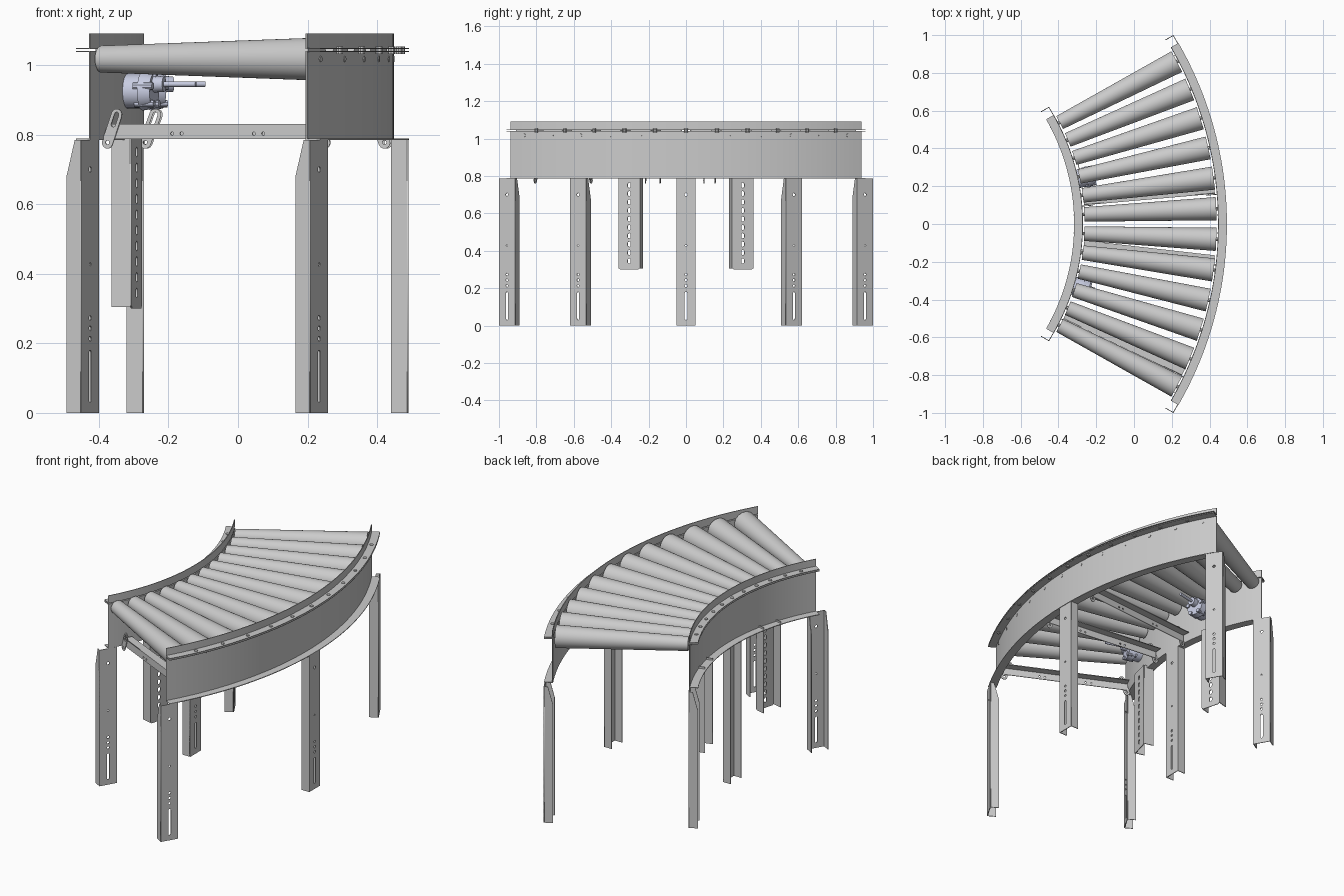
import bpy, bmesh, math
from mathutils import Matrix, Vector

if "Cube" in bpy.data.objects:
    bpy.data.objects.remove(bpy.data.objects["Cube"])

CX = -1.425                 # centre of the bend
RI, RO = 1.155, 1.87        # inner and outer side frame radii
HALF = math.radians(30)
T = 0.004                   # sheet thickness


def frame(r, deg, z=0.0, radial=False):
    """Local axes: X across, Y up, Z outward (radial=True: X outward, Z sideways)."""
    a = math.radians(deg)
    er = Vector((math.cos(a), math.sin(a), 0))
    et = Vector((-math.sin(a), math.cos(a), 0))
    up = Vector((0, 0, 1))
    cols = (er, up, -et) if radial else (et, up, er)
    m = Matrix(cols).transposed().to_4x4()
    m.translation = Vector((CX, 0, z)) + er * r
    return m


def finish(name, bm, mat=None, angle=None):
    me = bpy.data.meshes.new(name)
    bmesh.ops.recalc_face_normals(bm, faces=bm.faces)
    bm.to_mesh(me)
    bm.free()
    ob = bpy.data.objects.new(name, me)
    bpy.context.collection.objects.link(ob)
    if mat:
        me.materials.append(mat)
    if angle:
        bpy.ops.object.select_all(action='DESELECT')
        ob.select_set(True)
        bpy.context.view_layer.objects.active = ob
        bpy.ops.object.shade_smooth_by_angle(angle=math.radians(angle))
    return ob


def slot(x, y, w, h, n=6):
    """Vertical rounded slot; a round hole when w == h."""
    r, d = w / 2, (h - w) / 2
    top = [(x + r * math.cos(math.pi * i / n), y + d + r * math.sin(math.pi * i / n)) for i in range(n + 1)]
    bot = [(2 * x - u, 2 * y - v) for u, v in top]
    return top + bot if d > 0 else top[:-1] + bot[:-1]


def plate(bm, outline, holes, m, t=T):
    """Flat sheet with holes, from a filled 2D curve."""
    cu = bpy.data.curves.new("outline", 'CURVE')
    cu.dimensions, cu.fill_mode, cu.extrude = '2D', 'BOTH', t / 2
    for pts in [outline] + holes:
        sp = cu.splines.new('POLY')
        sp.points.add(len(pts) - 1)
        for p, (u, v) in zip(sp.points, pts):
            p.co = (u, v, 0, 1)
        sp.use_cyclic_u = True
    ob = bpy.data.objects.new("outline", cu)
    bpy.context.collection.objects.link(ob)
    me = bpy.data.meshes.new_from_object(ob.evaluated_get(bpy.context.evaluated_depsgraph_get()))
    me.transform(m)
    bm.from_mesh(me)
    bpy.data.objects.remove(ob)
    bpy.data.curves.remove(cu)
    bpy.data.meshes.remove(me)


def rect(x0, y0, x1, y1):
    return [(x0, y0), (x1, y0), (x1, y1), (x0, y1)]


def rod(bm, m, r1, r2, z0, z1, seg=24, x=0, y=0):
    mm = m @ Matrix.Translation((x, y, (z0 + z1) / 2))
    bmesh.ops.create_cone(bm, cap_ends=True, segments=seg, radius1=r1, radius2=r2, depth=z1 - z0, matrix=mm)


def sweep(name, r, s, profile, n=48):
    """Sweep a closed section along the bend; s is the outward direction."""
    bm = bmesh.new()
    rings = []
    for i in range(n + 1):
        a = -HALF + 2 * HALF * i / n
        rings.append([bm.verts.new((CX + (r + s * x) * math.cos(a), (r + s * x) * math.sin(a), z)) for x, z in profile])
    k = len(profile)
    for a, b in zip(rings, rings[1:]):
        for j in range(k):
            bm.faces.new((a[j], a[(j + 1) % k], b[(j + 1) % k], b[j]))
    bm.faces.new(rings[0])
    bm.faces.new(rings[-1])
    return finish(name, bm, angle=30)


# Curved side frames (channel) and guard strips (angle) above them
W = 0.047
channel = [(0, .785), (W, .785), (W, .789), (T, .789), (T, 1.037), (W, 1.037), (W, 1.041), (0, 1.041)]
guard = [(0, 1.046), (W, 1.046), (W, 1.049), (T, 1.049), (T, 1.09), (0, 1.09)]
for label, r, s in (("inner", RI, -1), ("outer", RO, 1)):
    sweep(label + "_side_frame", r, s, channel)
    sweep(label + "_guard", r, s, guard)
    # Bolts joining guard to frame
    bm = bmesh.new()
    for i in range(-5, 6):
        m = frame(r + s * .025, i * 5) @ Matrix.Rotation(-math.pi / 2, 4, 'X')
        rod(bm, m, .01, .01, 1.032, 1.053, 8)
    finish(label + "_guard_bolts", bm)

# Tapered rollers with axles
for i in range(12):
    bm = bmesh.new()
    m = frame(0, -27.5 + 5 * i, 1.017)
    rod(bm, m, .0385, .0615, RI + .008, RO - .008, 40)
    rod(bm, m, .009, .009, RI - .006, RO + .006, 8)
    finish("roller_%02d" % (i + 1), bm, angle=40)


def flange(bm, r, deg, side, width, depth, z0, z1, cut):
    """Side flange of a leg, pointing toward the bend centre."""
    m = frame(r, deg, 0, True)
    m.translation += frame(r, deg).col[0].to_3d() * side * (width / 2 - T / 2)
    if cut:
        pts = [(0, z0), (0, z1), (-depth * .45, z1), (-depth, z1 - .105), (-depth, z0)]
    else:
        pts = [(0, z0), (0, z1), (-depth, z1), (-depth, z0)]
    plate(bm, pts, [], m)


# Support legs: channels with holes and an adjustment slot
holes = [slot(0, .70, .016, .016), slot(0, .427, .01, .01), slot(0, .105, .014, .15)]
holes += [slot(0, z, .014, .014) for z in (.213, .243, .273)]
for label, r in (("inner", RI), ("outer", 1.915)):
    for pos, deg in (("front", -30), ("middle", 0), ("back", 30)):
        bm = bmesh.new()
        plate(bm, rect(-.05, 0, .05, .785), holes, frame(r - T / 2, deg))
        for side in (-1, 1):
            flange(bm, r, deg, side, .1, .05, 0, .785, deg != 0)
        finish("%s_%s_leg" % (label, pos), bm)

# Short hanging channels with a row of slots
for pos, deg in (("front", -15), ("back", 15)):
    bm = bmesh.new()
    out = [(-.05, .3), (.05, .3), (.06, .31), (.06, .8), (-.06, .8), (-.06, .31)]
    plate(bm, out, [slot(0, .345 + .045 * i, .016, .028) for i in range(10)], frame(1.172, deg))
    for side in (-1, 1):
        flange(bm, 1.172, deg, side, .12, .057, .305, .8, False)
    finish(pos + "_hanging_channel", bm)

# Cross bars under the rollers, with slanted slotted brackets at each end
for i, deg in enumerate((-25.5, -6.5, 5)):
    bm = bmesh.new()
    m = frame(0, deg, 0, True)
    bolt_holes = [slot(x, .803, .01, .01) for x in (1.37, 1.40, 1.63, 1.66)]
    plate(bm, rect(RI + .01, .787, RO - .01, .83), bolt_holes, m)
    top = m @ Matrix.Translation((0, .828, 0)) @ Matrix.Rotation(math.pi / 2, 4, 'X')
    plate(bm, rect(RI + .01, -.045, RO - .01, 0), [], top)
    for r, lean in ((RI + .026, -20), (RO - .026, 20)):
        mb = m @ Matrix.Translation((r, .817, .006)) @ Matrix.Rotation(math.radians(lean), 4, 'Z')
        plate(bm, slot(0, 0, .034, .12), [slot(0, .028, .014, .045), slot(0, -.042, .012, .012)], mb)
    finish("cross_bar_%d" % (i + 1), bm)

# Drive motors on the inner frame
blue = bpy.data.materials.new("motor_blue_grey")
blue.diffuse_color = (.58, .61, .76, 1)
blue.use_nodes = True
blue.node_tree.nodes["Principled BSDF"].inputs["Base Color"].default_value = blue.diffuse_color
for pos, deg in (("front", -16.5), ("back", 12)):
    bm = bmesh.new()
    m = frame(0, deg, .925)
    rod(bm, m, .05, .05, RI, RI + .045)
    rod(bm, m, .056, .05, RI + .045, RI + .08)
    rod(bm, m, .024, .022, RI + .08, RI + .11, 20, y=.02)
    rod(bm, m, .008, .008, RI + .11, RI + .205, 12, y=.02)
    for k in range(5):
        a = k * math.tau / 5 + .3
        rod(bm, m, .011, .011, RI + .03, RI + .088, 10, .045 * math.cos(a), .045 * math.sin(a))
    finish(pos + "_motor", bm, blue, 35)
